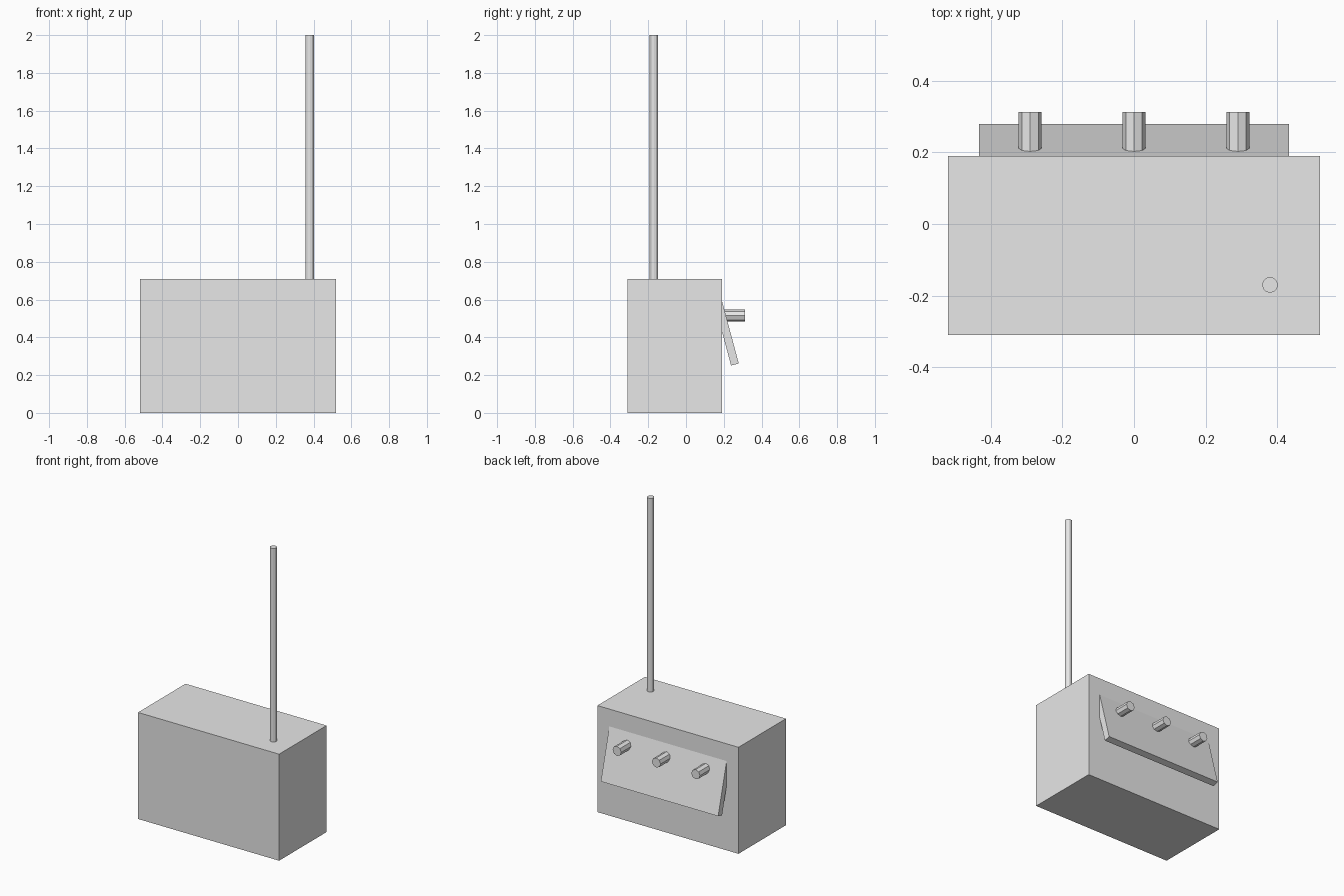
import bpy
import math
from mathutils import Vector, Matrix

cube = bpy.data.objects.get("Cube")
if cube:
    bpy.data.objects.remove(cube, do_unlink=True)

# One plain grey for every part
grey = bpy.data.materials.new("light grey")
grey.use_nodes = True
grey.diffuse_color = (0.8, 0.8, 0.8, 1)
grey.node_tree.nodes["Principled BSDF"].inputs["Base Color"].default_value = (0.8, 0.8, 0.8, 1)


def finish(name):
    obj = bpy.context.object
    obj.name = name
    obj.data.materials.append(grey)
    return obj


def box(name, centre, size, tilt=0):
    bpy.ops.mesh.primitive_cube_add(size=1, location=centre, rotation=(tilt, 0, 0))
    obj = finish(name)
    obj.data.transform(Matrix.Diagonal((*size, 1)))
    return obj


def rod(name, start, end, radius, sides):
    a, b = Vector(start), Vector(end)
    bpy.ops.mesh.primitive_cylinder_add(
        vertices=sides, radius=radius, depth=(b - a).length, location=(a + b) / 2,
        rotation=(b - a).to_track_quat('Z', 'Y').to_euler())
    return finish(name)


# Housing
box("body", (0, -0.06, 0.355), (1.04, 0.5, 0.71))

# Sloping control panel, its upper end sunk into the back of the housing
tilt = math.radians(15)
length = 0.4
along = Vector((0, -math.sin(tilt), math.cos(tilt)))
bottom = Vector((0, 0.259, 0.256))
box("control_panel", bottom + along * length / 2, (0.865, 0.042, length), tilt)

# Three knobs through the panel
for name, x in (("right_knob", -0.29), ("middle_knob", 0), ("left_knob", 0.29)):
    rod(name, (x, 0.15, 0.515), (x, 0.313, 0.515), 0.032, 8)

# Antenna
rod("antenna", (0.38, -0.17, 0.69), (0.38, -0.17, 2), 0.022, 12)
